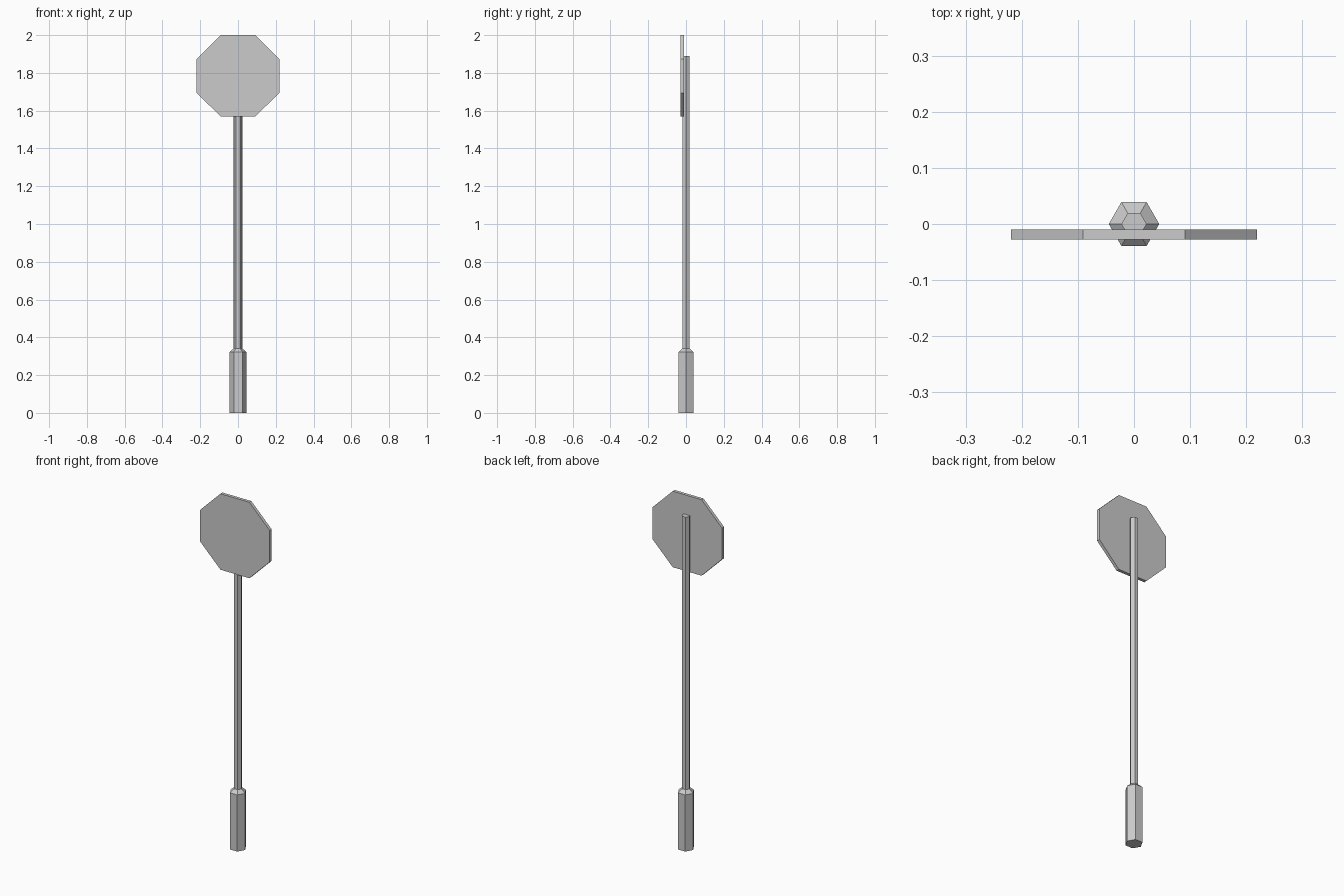
import bpy, bmesh
from math import cos, sin, tan, pi, radians

if "Cube" in bpy.data.objects:
    bpy.data.objects.remove(bpy.data.objects["Cube"])


def make_object(name, bm):
    bmesh.ops.recalc_face_normals(bm, faces=bm.faces[:])
    mesh = bpy.data.meshes.new(name)
    bm.to_mesh(mesh)
    bm.free()
    obj = bpy.data.objects.new(name, mesh)
    bpy.context.collection.objects.link(obj)
    return obj


def lofted_prism(name, profile, sides):
    """Stack regular rings of (radius, z) with capped ends."""
    bm = bmesh.new()
    rings = [[bm.verts.new((r * cos(2 * pi * i / sides), r * sin(2 * pi * i / sides), z))
              for i in range(sides)] for r, z in profile]
    for low, high in zip(rings, rings[1:]):
        for i in range(sides):
            j = (i + 1) % sides
            bm.faces.new((low[i], low[j], high[j], high[i]))
    bm.faces.new(rings[0][::-1])
    bm.faces.new(rings[-1])
    return make_object(name, bm)


# Hexagonal post with a thicker sleeve and sloped collar at the foot
lofted_prism("post", [(0.045, 0), (0.045, 0.322), (0.0225, 0.341), (0.0225, 1.89)], 6)

# Octagonal sign plate fixed to the front of the post
half_w, half_h, centre_z = 0.219, 0.216, 1.784
front_y, back_y = -0.028, -0.010
bm = bmesh.new()
corner = 1 / cos(pi / 8)
outline = [bm.verts.new((half_w * corner * cos(radians(22.5 + 45 * i)), front_y,
                         centre_z + half_h * corner * sin(radians(22.5 + 45 * i))))
           for i in range(8)]
face = bm.faces.new(outline)
extruded = bmesh.ops.extrude_face_region(bm, geom=[face], use_keep_orig=True)
moved = [v for v in extruded["geom"] if isinstance(v, bmesh.types.BMVert)]
bmesh.ops.translate(bm, verts=moved, vec=(0, back_y - front_y, 0))
make_object("sign_plate", bm)
